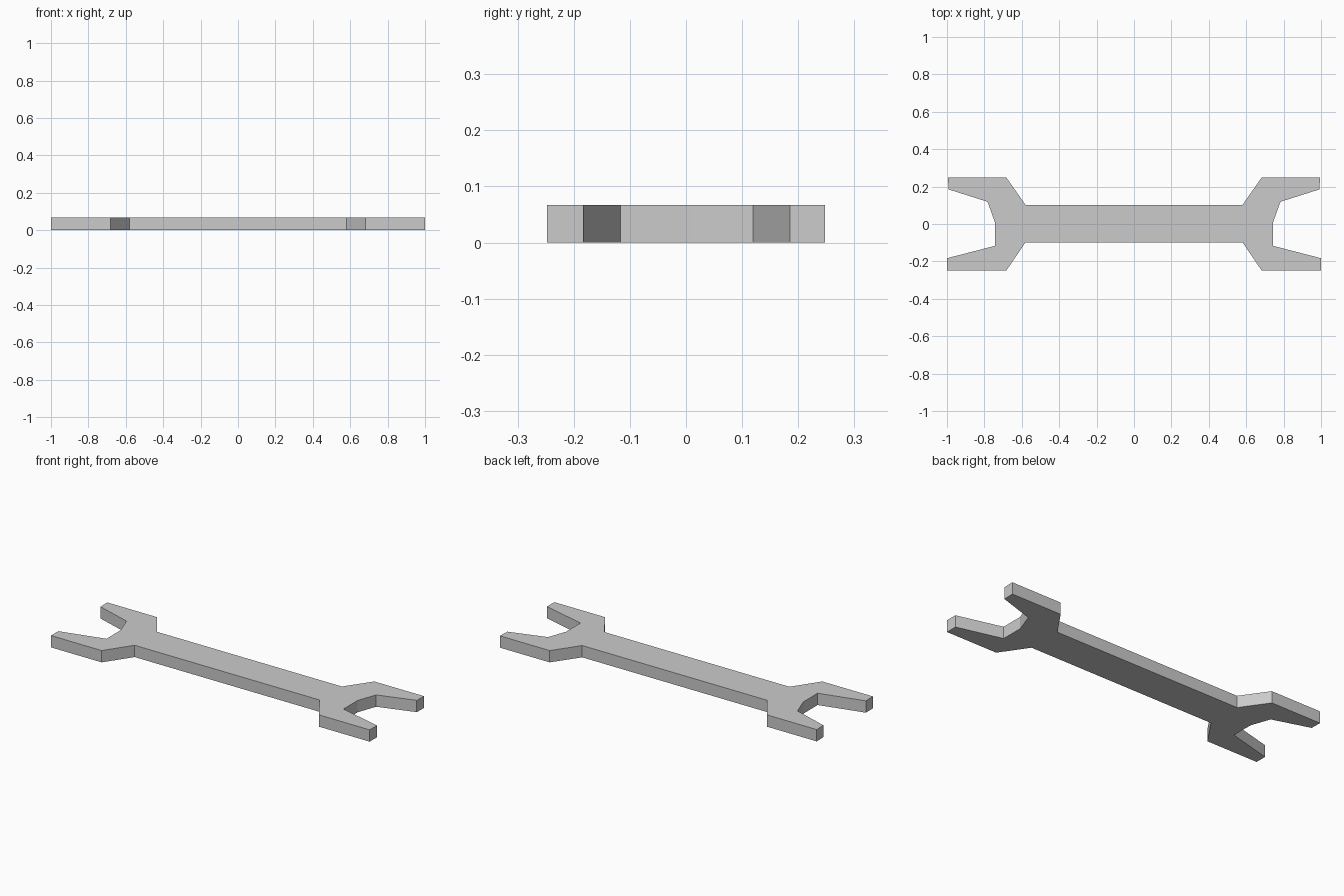
import bpy, bmesh

if "Cube" in bpy.data.objects:
    bpy.data.objects.remove(bpy.data.objects["Cube"])

THICKNESS = 0.067

# Right half of the outline: handle, upper jaw, slanted throat, lower jaw
half = [(0.58, 0.102), (0.682, 0.248), (0.994, 0.248), (0.992, 0.185),
        (0.783, 0.119), (0.744, 0.01), (0.744, -0.117),
        (1.0, -0.183), (1.0, -0.248), (0.682, -0.248), (0.58, -0.098)]

# Mirror the half outline across x to close the full profile
outline = half + [(-x, y) for x, y in reversed(half)]

# Flat profile extruded to the wrench thickness
bm = bmesh.new()
face = bm.faces.new([bm.verts.new((x, y, 0)) for x, y in outline])
top = bmesh.ops.extrude_face_region(bm, geom=[face], use_keep_orig=True)
bmesh.ops.translate(bm, vec=(0, 0, THICKNESS),
                    verts=[g for g in top["geom"] if isinstance(g, bmesh.types.BMVert)])
bmesh.ops.recalc_face_normals(bm, faces=bm.faces)

mesh = bpy.data.meshes.new("open_end_wrench")
bm.to_mesh(mesh)
bm.free()
wrench = bpy.data.objects.new("open_end_wrench", mesh)
bpy.context.collection.objects.link(wrench)
